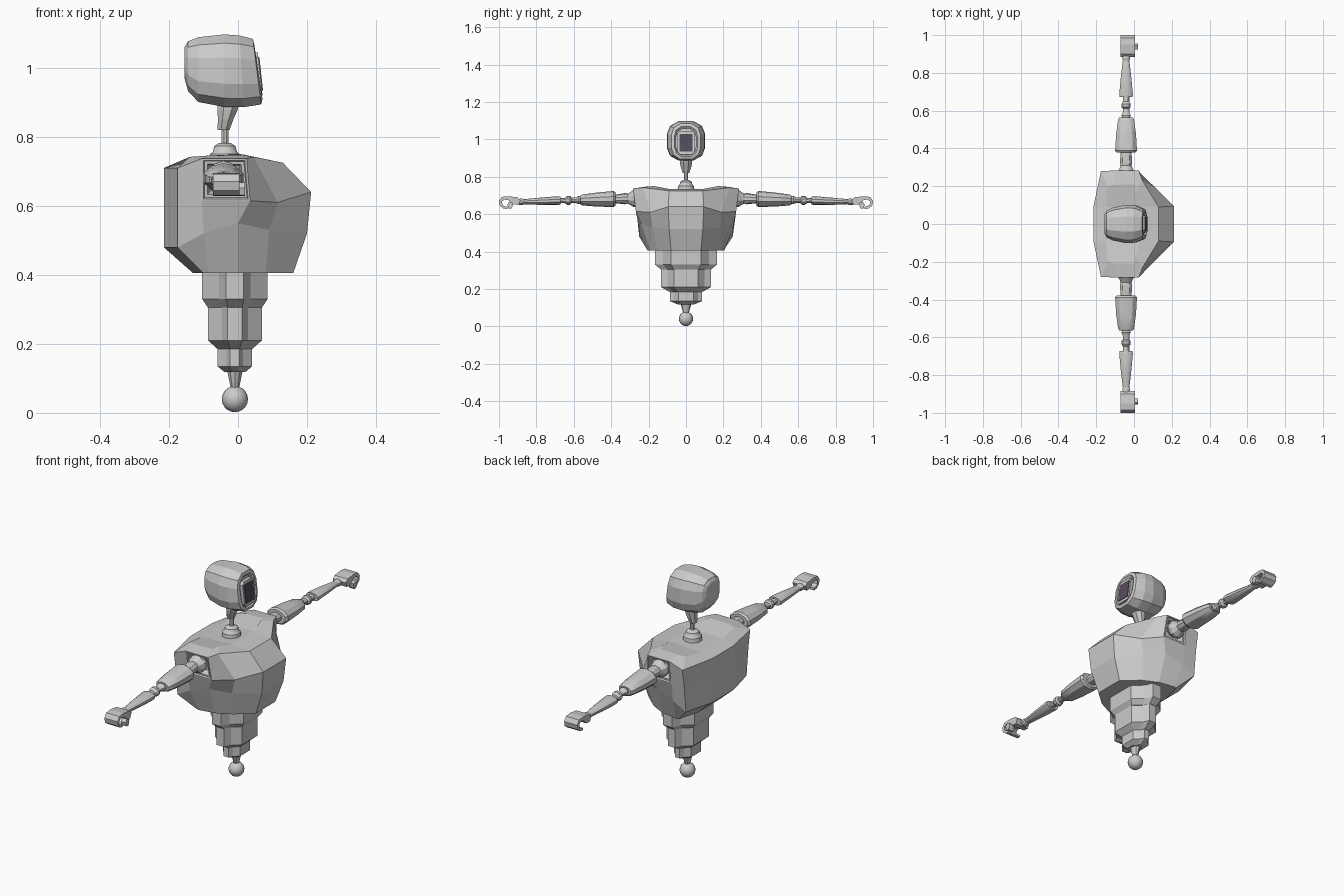
import bpy, bmesh, math
from mathutils import Vector

if "Cube" in bpy.data.objects:
    bpy.data.objects.remove(bpy.data.objects["Cube"])


def material(name, rgb):
    m = bpy.data.materials.new(name)
    m.diffuse_color = (*rgb, 1)
    m.use_nodes = True
    m.node_tree.nodes["Principled BSDF"].inputs["Base Color"].default_value = m.diffuse_color
    return m


GREY = material("grey_metal", (0.6, 0.6, 0.6))
DARK = material("dark_screen", (0.09, 0.07, 0.11))


def finish(name, bm, mat=GREY, smooth=None):
    bmesh.ops.recalc_face_normals(bm, faces=bm.faces)
    me = bpy.data.meshes.new(name)
    bm.to_mesh(me)
    bm.free()
    ob = bpy.data.objects.new(name, me)
    bpy.context.collection.objects.link(ob)
    me.materials.append(mat)
    if smooth:
        bpy.context.view_layer.objects.active = ob
        ob.select_set(True)
        bpy.ops.object.shade_smooth_by_angle(angle=math.radians(smooth))
        ob.select_set(False)
    return ob


def loft(rings, caps=(True, True)):
    """Skin a list of equally long closed rings."""
    bm = bmesh.new()
    vs = [[bm.verts.new(p) for p in r] for r in rings]
    n = len(rings[0])
    for a, b in zip(vs, vs[1:]):
        for i in range(n):
            j = (i + 1) % n
            bm.faces.new((a[i], a[j], b[j], b[i]))
    if caps[0]:
        bm.faces.new(vs[0])
    if caps[1]:
        bm.faces.new(vs[-1])
    return bm, vs


def mirror_ring(half):
    return list(half) + [(x, -y, z) for x, y, z in reversed(half)]


def ellipse(n, rx, ry, turn=0.5):
    return [(rx * math.cos(math.tau * (i + turn) / n), ry * math.sin(math.tau * (i + turn) / n))
            for i in range(n)]


def column(name, profile, n=12, smooth=None):
    """Upright part from (z, centre x, half x, half y)."""
    bm, _ = loft([[(cx + u, v, z) for u, v in ellipse(n, rx, ry)] for z, cx, rx, ry in profile])
    return finish(name, bm, smooth=smooth)


# Torso: half outlines run from the back panel round to the chest panel
torso = [
    [(-.13, .09, .405), (-.10, .20, .405), (-.085, .205, .405), (0, .19, .405), (.08, .15, .405), (.16, .08, .405)],
    [(-.215, .09, .48), (-.175, .25, .48), (-.10, .25, .52), (0, .24, .55), (.09, .18, .53), (.20, .09, .52)],
    [(-.215, .09, .62), (-.175, .265, .62), (-.105, .268, .615), (.035, .268, .615), (.115, .19, .61), (.212, .095, .64)],
    [(-.215, .09, .71), (-.175, .28, .71), (-.105, .283, .737), (.025, .283, .737), (.045, .23, .742), (.13, .09, .725)],
    [(-.15, .09, .725), (-.14, .20, .742), (-.10, .21, .745), (0, .21, .748), (.01, .17, .75), (.03, .09, .735)],
]
bm, vs = loft([mirror_ring(r) for r in torso], (True, False))
top = vs[-1]
bm.faces.new(top[:6])
bm.faces.new(top[6:])
bm.faces.new((top[0], top[5], top[6], top[11]))
bmesh.ops.recalc_face_normals(bm, faces=bm.faces)
sockets = []
for f in bm.faces:
    c = f.calc_center_median()
    if abs(c.y) > .26 and -.06 < c.x < 0 and .65 < c.z < .7:
        sockets.append(f)
# Square shoulder sockets with a stepped frame
for thick, depth in ((.008, 0), (.004, -.008), (.012, 0), (.01, -.03)):
    bmesh.ops.inset_individual(bm, faces=sockets, thickness=thick, depth=depth)
finish("torso", bm)

# Waist tiers with a fluted cross section
QUARTER = [(1, .48), (.48, .74), (.27, 1)]


def fluted(z, cx, hx, hy):
    q = [(a * hx, b * hy) for a, b in QUARTER]
    pts = q + [(-a, b) for a, b in reversed(q)]
    pts += [(-a, -b) for a, b in pts]
    return [(cx + a, b, z) for a, b in pts]


for name, prof in {
    "upper_waist": [(.41, .095, .165), (.33, .095, .165), (.305, .078, .135)],
    "middle_waist": [(.32, .078, .133), (.21, .078, .133), (.185, .05, .088)],
    "lower_waist": [(.20, .05, .086), (.135, .05, .086), (.118, .03, .045)],
}.items():
    bm, _ = loft([fluted(z, -.009, a, b) for z, a, b in prof])
    finish(name, bm)
column("ball_stem", [(.125, -.009, .024, .03), (.068, -.009, .012, .014)], 10)
bm = bmesh.new()
bmesh.ops.create_uvsphere(bm, u_segments=16, v_segments=10, radius=.038)
bmesh.ops.translate(bm, verts=bm.verts, vec=(-.009, 0, .04))
finish("base_ball", bm, smooth=30)

# Neck
column("neck_collar", [(.725, -.038, .047, .047), (.75, -.038, .044, .044), (.757, -.038, .036, .036),
                       (.773, -.038, .032, .032), (.782, -.038, .018, .018)], 12, 35)
column("neck_rod", [(.77, -.037, .011, .011), (.84, -.037, .011, .011)], 8)
column("neck_bracket", [(.82, -.042, .019, .019), (.85, -.036, .024, .03),
                        (.88, -.03, .032, .036), (.91, -.025, .035, .036)], 8)

# Head: rounded rings from back to face (x, lean, centre z, half y, half z)
head = [(-.155, 0, 1.015, .052, .045), (-.145, 0, 1.005, .07, .072), (-.115, 0, .995, .086, .094),
        (-.04, 0, .992, .102, .105), (.01, .006, .99, .098, .104), (.055, .012, .989, .078, .095),
        (.059, .012, .989, .062, .08), (.048, .01, .987, .055, .07)]
SECTION = [(1, .36), (.84, .76), (.4, 1)]
SECTION = SECTION + [(-a, b) for a, b in reversed(SECTION)]
SECTION += [(-a, -b) for a, b in SECTION]
bm, _ = loft([[(x - lean * b, a * hy, cz + b * hz) for a, b in SECTION] for x, lean, cz, hy, hz in head])
finish("head", bm)


# Face visor and screen, leaning with the face
def plate(name, x0, x1, hy, z0, z1, cut, mat):
    pts = [(hy, z0 + cut), (hy, z1 - cut), (hy - cut, z1), (cut - hy, z1),
           (-hy, z1 - cut), (-hy, z0 + cut), (cut - hy, z0), (hy - cut, z0)]
    bm, _ = loft([[(x - .11 * (z - .985), y, z) for y, z in pts] for x in (x0, x1)])
    finish(name, bm, mat)


plate("visor", .04, .064, .046, .92, 1.045, .014, GREY)
plate("screen", .06, .067, .036, .935, 1.03, .002, DARK)

# Arms: (distance along y, half x, half z)
ARM_PARTS = {
    "shoulder_joint": [(.24, .03, .03), (.262, .046, .046), (.28, .046, .046), (.295, .036, .036),
                       (.31, .03, .027), (.325, .034, .03), (.385, .03, .022)],
    "upper_arm": [(.378, .052, .036), (.388, .061, .043), (.48, .055, .037), (.555, .044, .029), (.565, .036, .024)],
    "elbow": [(.555, .02, .018), (.575, .026, .022), (.59, .018, .014), (.612, .018, .014), (.62, .026, .024),
              (.635, .026, .024), (.648, .018, .014), (.69, .018, .014)],
    "forearm": [(.672, .036, .021), (.685, .038, .024), (.77, .030, .02), (.86, .019, .014), (.872, .016, .012)],
    "wrist": [(.86, .014, .011), (.872, .021, .017), (.888, .021, .017), (.90, .014, .012)],
}
HAND = [(.885, .676), (.90, .69), (.95, .696), (.985, .692), (1, .67), (.995, .645), (.975, .63), (.955, .628),
        (.955, .64), (.972, .643), (.982, .652), (.984, .668), (.972, .678), (.945, .674), (.925, .652), (.895, .65)]
THUMB = [(.925, .66), (.945, .668), (.955, .652), (.95, .632), (.935, .628), (.928, .64)]


def arm_z(y):
    return .685 - .03 * (y - .25)


for side, s in (("left", 1), ("right", -1)):
    for part, prof in ARM_PARTS.items():
        bm, _ = loft([[(-.042 + u, s * y, arm_z(y) + v) for u, v in ellipse(10, rx, rz)] for y, rx, rz in prof])
        finish(f"{side}_{part}", bm, smooth=30)
    for part, outline, x0, x1 in (("hand", HAND, -.072, .004), ("thumb", THUMB, -.01, .02)):
        bm, _ = loft([[(x, s * y, z) for y, z in outline] for x in (x0, x1)])
        finish(f"{side}_{part}", bm)
